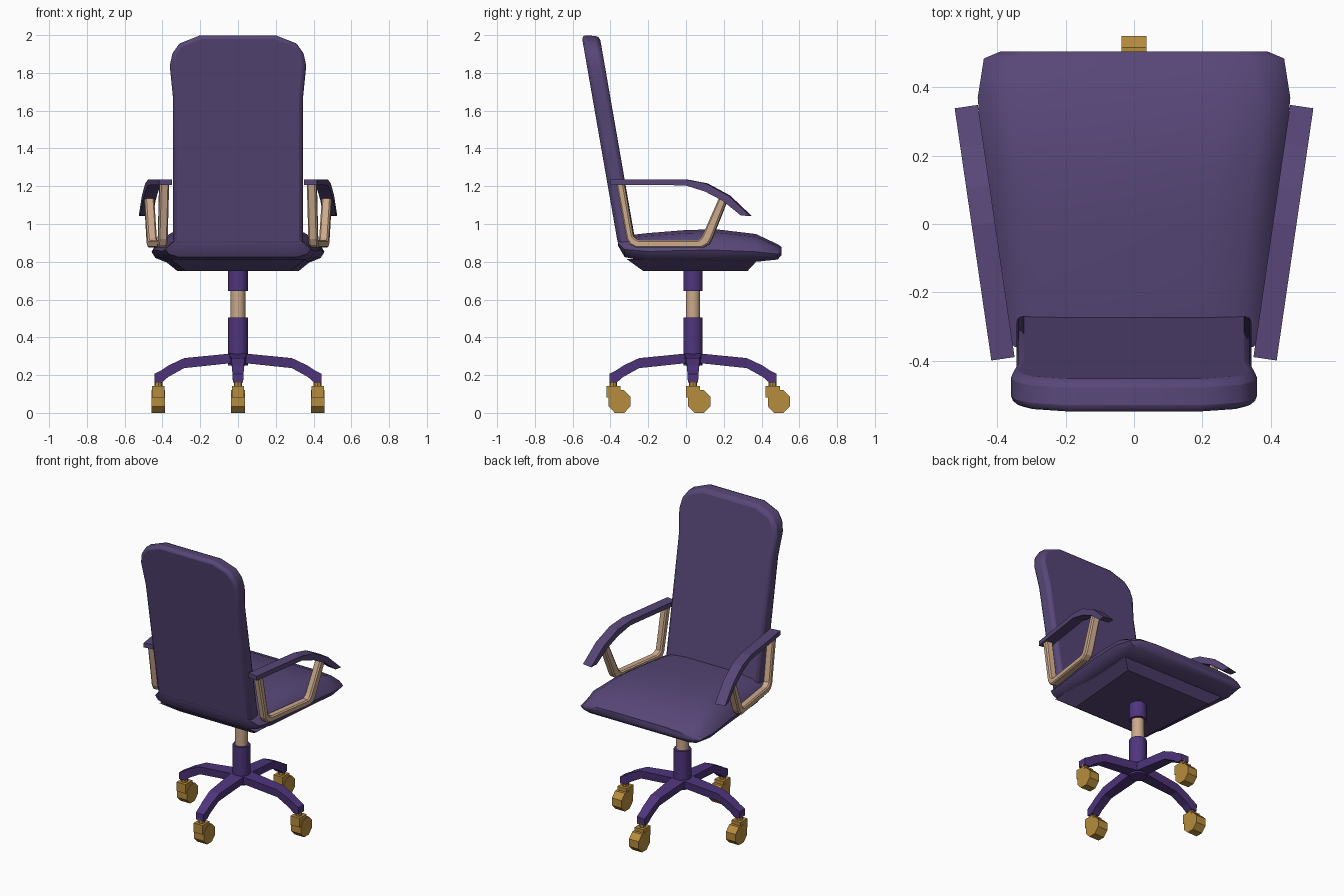
import bpy, bmesh, math
from mathutils import Matrix, Vector

if "Cube" in bpy.data.objects:
    bpy.data.objects.remove(bpy.data.objects["Cube"])


def material(name, rgb):
    m = bpy.data.materials.new(name)
    m.diffuse_color = (*rgb, 1)
    m.use_nodes = True
    m.node_tree.nodes["Principled BSDF"].inputs["Base Color"].default_value = m.diffuse_color
    return m


FABRIC = material("purple_fabric", (0.095, 0.062, 0.185))
FRAME = material("purple_frame", (0.078, 0.036, 0.205))
TAN = material("tan_metal", (0.60, 0.40, 0.26))
GOLD = material("gold_caster", (0.47, 0.265, 0.046))
CY = 0.037  # y of the pedestal axis


def loft(name, rings, mat, smooth=None, bevel=0):
    """Skin a list of equal-length closed rings and cap both ends."""
    bm = bmesh.new()
    vs = [[bm.verts.new(p) for p in r] for r in rings]
    n = len(rings[0])
    for a, b in zip(vs, vs[1:]):
        for i in range(n):
            j = (i + 1) % n
            bm.faces.new((a[i], a[j], b[j], b[i]))
    bm.faces.new(vs[0])
    bm.faces.new(vs[-1])
    bmesh.ops.recalc_face_normals(bm, faces=bm.faces)
    me = bpy.data.meshes.new(name)
    bm.to_mesh(me)
    bm.free()
    ob = bpy.data.objects.new(name, me)
    bpy.context.collection.objects.link(ob)
    me.materials.append(mat)
    if bevel:
        mod = ob.modifiers.new("bevel", 'BEVEL')
        mod.width = bevel
        mod.segments = 2 if smooth else 1
        mod.limit_method = 'ANGLE'
        mod.angle_limit = math.radians(50)
    if smooth:
        bpy.ops.object.select_all(action='DESELECT')
        ob.select_set(True)
        bpy.context.view_layer.objects.active = ob
        bpy.ops.object.shade_smooth_by_angle(angle=math.radians(smooth))
    return ob


def tube(name, c, r, z0, z1, mat, sides=10):
    ring = lambda z: [(c[0] + r * math.cos(2 * math.pi * i / sides),
                       c[1] + r * math.sin(2 * math.pi * i / sides), z) for i in range(sides)]
    return loft(name, [ring(z0), ring(z1)], mat, smooth=40)


def box(name, x0, x1, y0, y1, z0, z1, mat):
    ring = lambda z: [(x0, y0, z), (x1, y0, z), (x1, y1, z), (x0, y1, z)]
    return loft(name, [ring(z0), ring(z1)], mat)


# Pedestal
tube("lower_column", (0, CY), 0.054, 0.25, 0.505, FRAME)
tube("gas_lift", (0, CY), 0.039, 0.49, 0.66, TAN)
tube("upper_collar", (0, CY), 0.054, 0.645, 0.76, FRAME)

# Four arched legs: distance, top, bottom, half width (top), half width (bottom)
leg = [(0.0, 0.318, 0.262, 0.05, 0.042), (0.05, 0.313, 0.262, 0.047, 0.04),
       (0.285, 0.29, 0.237, 0.036, 0.03), (0.37, 0.25, 0.19, 0.032, 0.028),
       (0.402, 0.228, 0.162, 0.031, 0.027), (0.442, 0.207, 0.162, 0.029, 0.027)]
for k in range(4):
    rot = Matrix.Translation((0, CY, 0)) @ Matrix.Rotation(k * math.pi / 2, 4, 'Z')
    loft(f"leg_{k}", [[rot @ Vector(p) for p in
                       ((d, -wt, t), (d, wt, t), (d, wb, b), (d, -wb, b))]
                      for d, t, b, wt, wb in leg], FRAME)
    # Caster under the leg end: stem, housing, octagonal wheel trailing to +y
    x, y, _ = rot @ Vector((0.422, 0, 0))
    tube(f"caster_stem_{k}", (x, y), 0.021, 0.13, 0.175, GOLD, 8)
    box(f"caster_housing_{k}", x - 0.033, x + 0.033, y - 0.037, y + 0.038, 0.082, 0.143, GOLD)
    ring = lambda xx: [(xx, y + 0.033 + 0.064 * math.cos(math.pi * (i + .5) / 4),
                        0.06 + 0.065 * math.sin(math.pi * (i + .5) / 4)) for i in range(8)]
    loft(f"caster_wheel_{k}", [ring(x - 0.036), ring(x + 0.036)], GOLD)

# Seat cushion: y, half width, top, bottom
seat = [(-0.36, 0.35, 0.93, 0.885), (-0.325, 0.385, 0.938, 0.825), (-0.2, 0.405, 0.952, 0.80),
        (0.0, 0.425, 0.968, 0.80), (0.16, 0.44, 0.972, 0.80), (0.37, 0.458, 0.947, 0.80),
        (0.485, 0.44, 0.893, 0.812), (0.506, 0.39, 0.878, 0.835)]
rings = []
for y, w, t, b in seat:
    h = t - b
    half = [(w - 0.07, b), (w - 0.02, b + 0.14 * h), (w, b + 0.36 * h),
            (w - 0.03, b + 0.68 * h), (w - 0.09, b + 0.9 * h), (w - 0.2, t)]
    rings.append([(x, y, z) for x, z in half] + [(-x, y, z) for x, z in reversed(half)])
loft("seat", rings, FABRIC, smooth=45)

# Tapered pan under the seat
pan = lambda z, y0, y1, w0, w1: [(-w0, y0, z), (w0, y0, z), (w1, y1, z), (-w1, y1, z)]
loft("seat_pan", [pan(0.75, -0.225, 0.325, 0.275, 0.32),
                  pan(0.815, -0.315, 0.385, 0.36, 0.40)], FABRIC)

# Leaning backrest
side = [(0.345, 0.885), (0.345, 1.68), (0.361, 1.84), (0.347, 1.905), (0.31, 1.957), (0.2, 2.0)]
outline = side + [(-x, z) for x, z in reversed(side)]
lean = lambda off: [(x, -0.365 - 0.174 * (z - 0.92) + off, z - off * 0.06) for x, z in outline]
loft("backrest", [lean(0), lean(0.096)], FABRIC, smooth=45, bevel=0.022)

# Armrests: (y, z) top and bottom points of the pad, and the bent bracket
pad = [((-0.395, 1.236), (-0.395, 1.206)), ((0.0, 1.236), (0.0, 1.205)),
       ((0.11, 1.215), (0.105, 1.172)), ((0.23, 1.15), (0.2, 1.122)),
       ((0.344, 1.042), (0.295, 1.045))]
bracket = [((-0.367, 1.215), (-0.325, 1.215)), ((-0.312, 0.92), (-0.277, 0.935)),
           ((-0.295, 0.89), (-0.262, 0.922)), ((-0.265, 0.875), (-0.245, 0.915)),
           ((0.09, 0.875), (0.066, 0.915)), ((0.122, 0.893), (0.08, 0.925)),
           ((0.138, 0.92), (0.092, 0.945)), ((0.225, 1.14), (0.178, 1.14))]


def arm_part(name, strip, hw, mat, s, bevel=0):
    # splayed outward to the front
    def pt(p, d):
        return (s * (0.4415 + 0.1455 * p[0] + d), p[0] - 0.1455 * d, p[1])
    loft(name, [[pt(a, -hw), pt(a, hw), pt(b, hw), pt(b, -hw)] for a, b in strip],
         mat, bevel=bevel)


for s, n in ((1, "right"), (-1, "left")):
    arm_part(f"arm_pad_{n}", pad, 0.034, FABRIC, s)
    arm_part(f"arm_bracket_{n}", bracket, 0.025, TAN, s, bevel=0.008)
